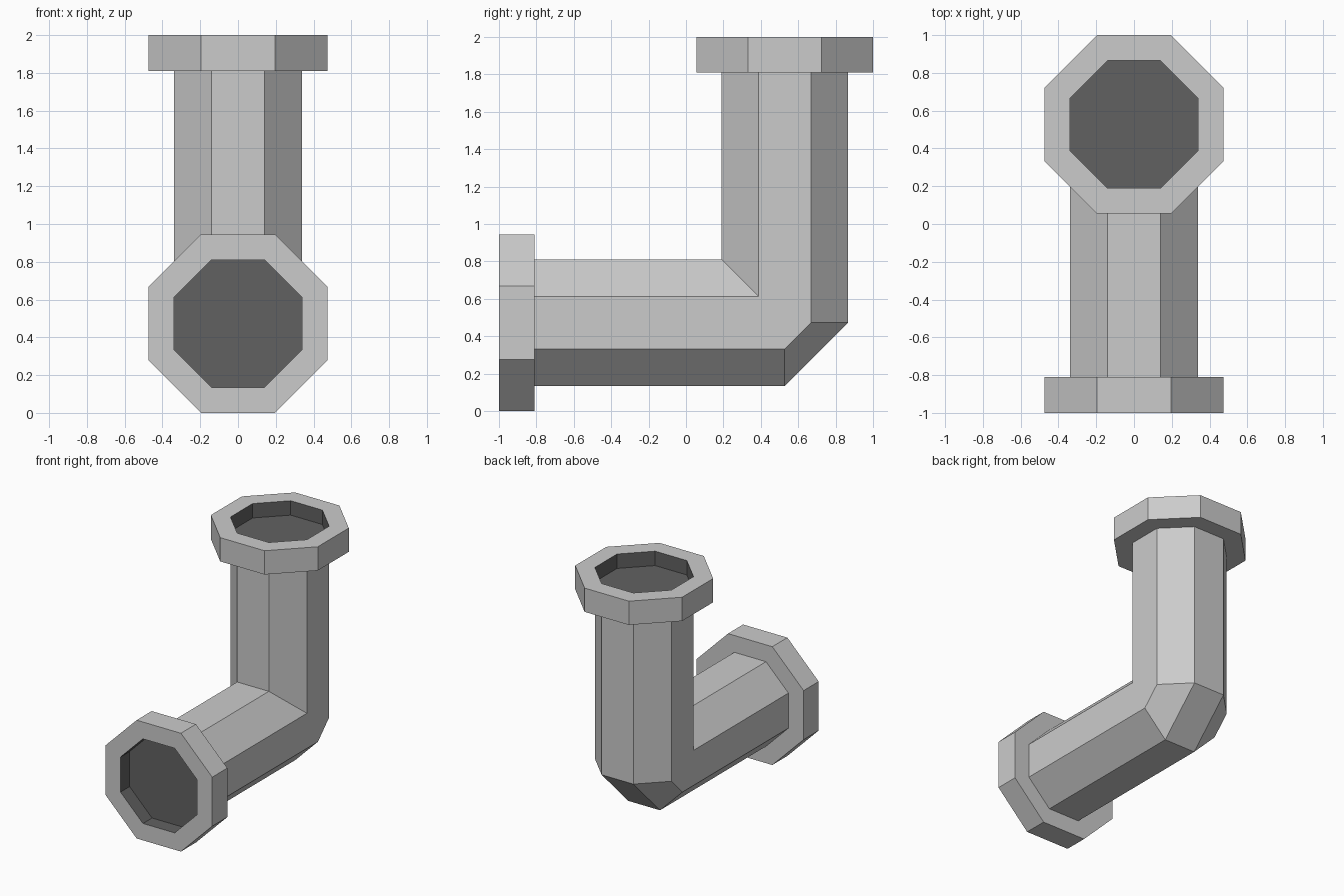
import bpy, bmesh, math

if "Cube" in bpy.data.objects:
    bpy.data.objects.remove(bpy.data.objects["Cube"])

AP, FAP = 0.338, 0.4725        # apothems of pipe / flange octagons
CY, CZ = 0.5275, 0.4725        # axis of the vertical leg (y) and horizontal leg (z)
THICK, DEPTH = 0.19, 0.115     # flange thickness, recess depth

dark = bpy.data.materials.new("dark_opening")
dark.diffuse_color = (0.12, 0.12, 0.12, 1)
dark.use_nodes = True
dark.node_tree.nodes["Principled BSDF"].inputs["Base Color"].default_value = dark.diffuse_color


def octagon(apothem):
    """(x, t) points; t is the offset towards the outside of the bend."""
    r = apothem / math.cos(math.pi / 8)
    return [(r * math.cos(a), r * math.sin(a))
            for a in (math.pi / 8 + i * math.pi / 4 for i in range(8))]


def horizontal(apothem, y):
    return [(x, y, CZ - t) for x, t in octagon(apothem)]


def vertical(apothem, z):
    return [(x, CY + t, z) for x, t in octagon(apothem)]


def loft(name, rings, closed=False, cap=False, dark_bands=()):
    """Skin octagon rings into one mesh, optionally capping the last ring."""
    bm = bmesh.new()
    loops = [[bm.verts.new(p) for p in ring] for ring in rings]
    pairs = list(zip(loops, loops[1:]))
    for k, (a, b) in enumerate(pairs):
        for i in range(8):
            j = (i + 1) % 8
            f = bm.faces.new((a[i], a[j], b[j], b[i]))
            f.material_index = int(k in dark_bands)
    if cap:
        bm.faces.new(loops[-1]).material_index = 1
    bmesh.ops.remove_doubles(bm, verts=bm.verts, dist=1e-4)
    bmesh.ops.recalc_face_normals(bm, faces=bm.faces)
    mesh = bpy.data.meshes.new(name)
    mesh.materials.append(None)
    mesh.materials.append(dark)
    bm.to_mesh(mesh)
    bm.free()
    obj = bpy.data.objects.new(name, mesh)
    bpy.context.collection.objects.link(obj)
    return obj


# Bent pipe: mitred on the inside of the bend, chamfered on the outside
bend_in = [(x, CY + min(t, 0), CZ - t) for x, t in octagon(AP)]
bend_out = [(x, CY + t, CZ - min(t, 0)) for x, t in octagon(AP)]
loft("bent_pipe", [horizontal(AP, -1 + THICK), bend_in,
                   bend_out, vertical(AP, 2 - THICK)])


# Flanges: back shoulder, rim, front ring, dark recess with a floor
def flange(name, ring, end, inward):
    back, floor = end + inward * THICK, end + inward * DEPTH
    loft(name, [ring(AP, back), ring(FAP, back), ring(FAP, end),
                ring(AP, end), ring(AP, floor)], cap=True, dark_bands=(3,))


flange("front_flange", horizontal, -1, 1)
flange("top_flange", vertical, 2, -1)
